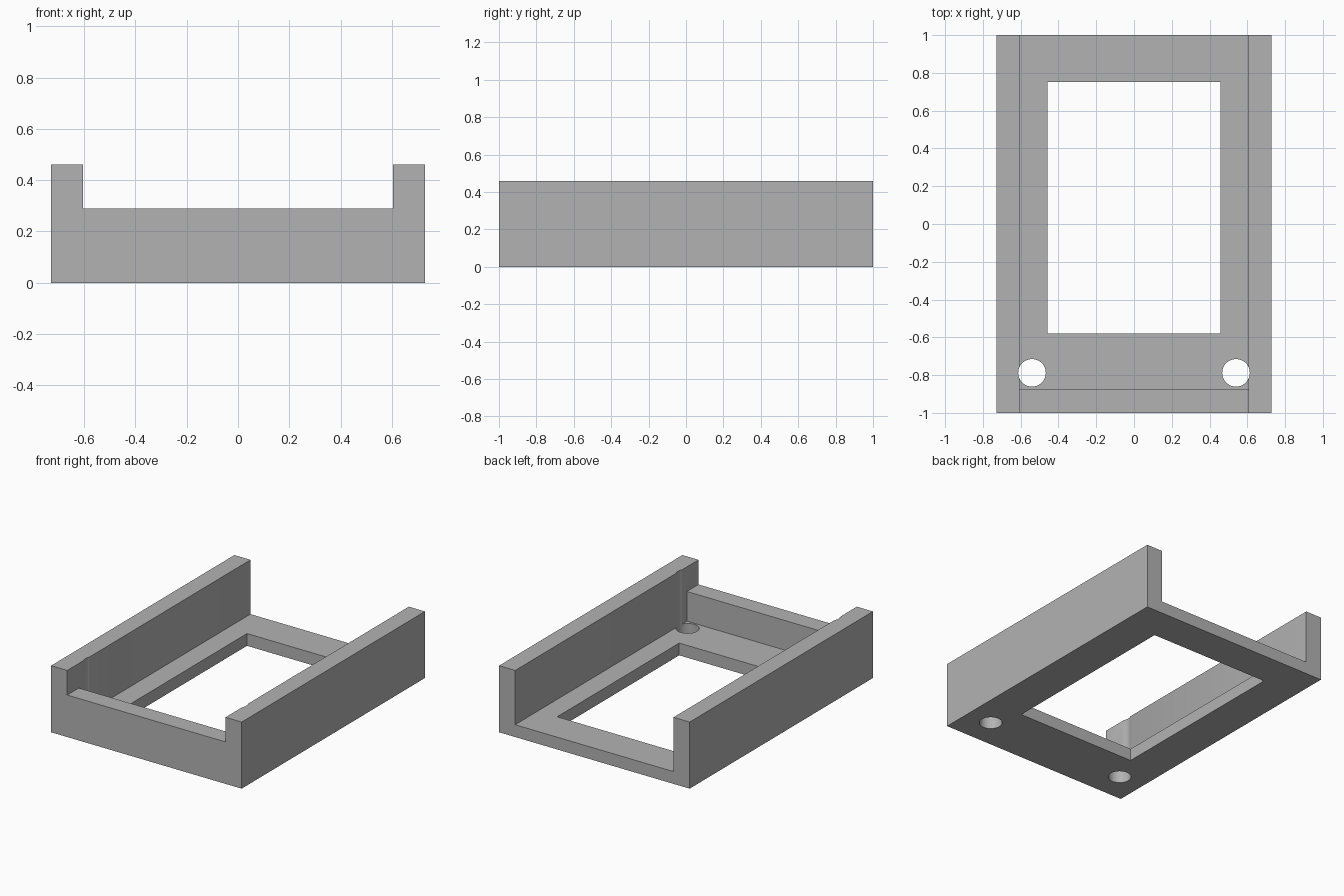
import bpy, bmesh
from mathutils import Vector

if "Cube" in bpy.data.objects:
    bpy.data.objects.remove(bpy.data.objects["Cube"], do_unlink=True)

HALF_W, HEIGHT = 0.728, 0.46
INNER_W, FLOOR, LIP = 0.605, 0.085, 0.29

grey = bpy.data.materials.new("plain grey")
grey.use_nodes = True
colour = (0.45, 0.45, 0.45, 1)
grey.diffuse_color = colour
grey.node_tree.nodes["Principled BSDF"].inputs["Base Color"].default_value = colour


def prism(name, points, depth):
    """Extrude a closed 3D outline along a vector."""
    bm = bmesh.new()
    face = bm.faces.new([bm.verts.new(p) for p in points])
    extruded = bmesh.ops.extrude_face_region(bm, geom=[face])["geom"]
    verts = [g for g in extruded if isinstance(g, bmesh.types.BMVert)]
    bmesh.ops.translate(bm, verts=verts, vec=Vector(depth))
    bmesh.ops.recalc_face_normals(bm, faces=bm.faces)
    mesh = bpy.data.meshes.new(name)
    bm.to_mesh(mesh)
    bm.free()
    mesh.materials.append(grey)
    obj = bpy.data.objects.new(name, mesh)
    bpy.context.collection.objects.link(obj)
    return obj


def box(name, x0, x1, y0, y1, z0, z1):
    outline = [(x0, y0, z0), (x1, y0, z0), (x1, y1, z0), (x0, y1, z0)]
    return prism(name, outline, (0, 0, z1 - z0))


def cut(target, cutter):
    cutter.hide_render = True
    mod = target.modifiers.new("cut", 'BOOLEAN')
    mod.operation, mod.solver, mod.object = 'DIFFERENCE', 'EXACT', cutter
    bpy.context.view_layer.objects.active = target
    bpy.ops.object.modifier_apply(modifier=mod.name)
    bpy.data.objects.remove(cutter, do_unlink=True)


# Solid block for the whole tray
tray = box("tray_frame", -HALF_W, HALF_W, -1, 1, 0, HEIGHT)

# Channel between the side walls, open at the back, with a low front lip
profile = [(-1.1, LIP), (-0.873, LIP), (-0.873, FLOOR), (1.1, FLOOR), (1.1, 1), (-1.1, 1)]
cut(tray, prism("channel_cutter", [(-INNER_W, y, z) for y, z in profile], (2 * INNER_W, 0, 0)))

# Window through the floor
cut(tray, box("window_cutter", -0.458, 0.458, -0.58, 0.752, -0.2, 0.2))

# Screw holes, which graze the side walls
for side in (-1, 1):
    bpy.ops.mesh.primitive_cylinder_add(vertices=48, radius=0.073, depth=2,
                                        location=(side * 0.54, -0.788, 0.5))
    hole = bpy.context.object
    hole.data.materials.append(grey)
    cut(tray, hole)

# Smooth hole walls, crisp edges elsewhere
bpy.ops.object.select_all(action='DESELECT')
tray.select_set(True)
bpy.context.view_layer.objects.active = tray
bpy.ops.object.shade_smooth_by_angle(angle=0.5)
